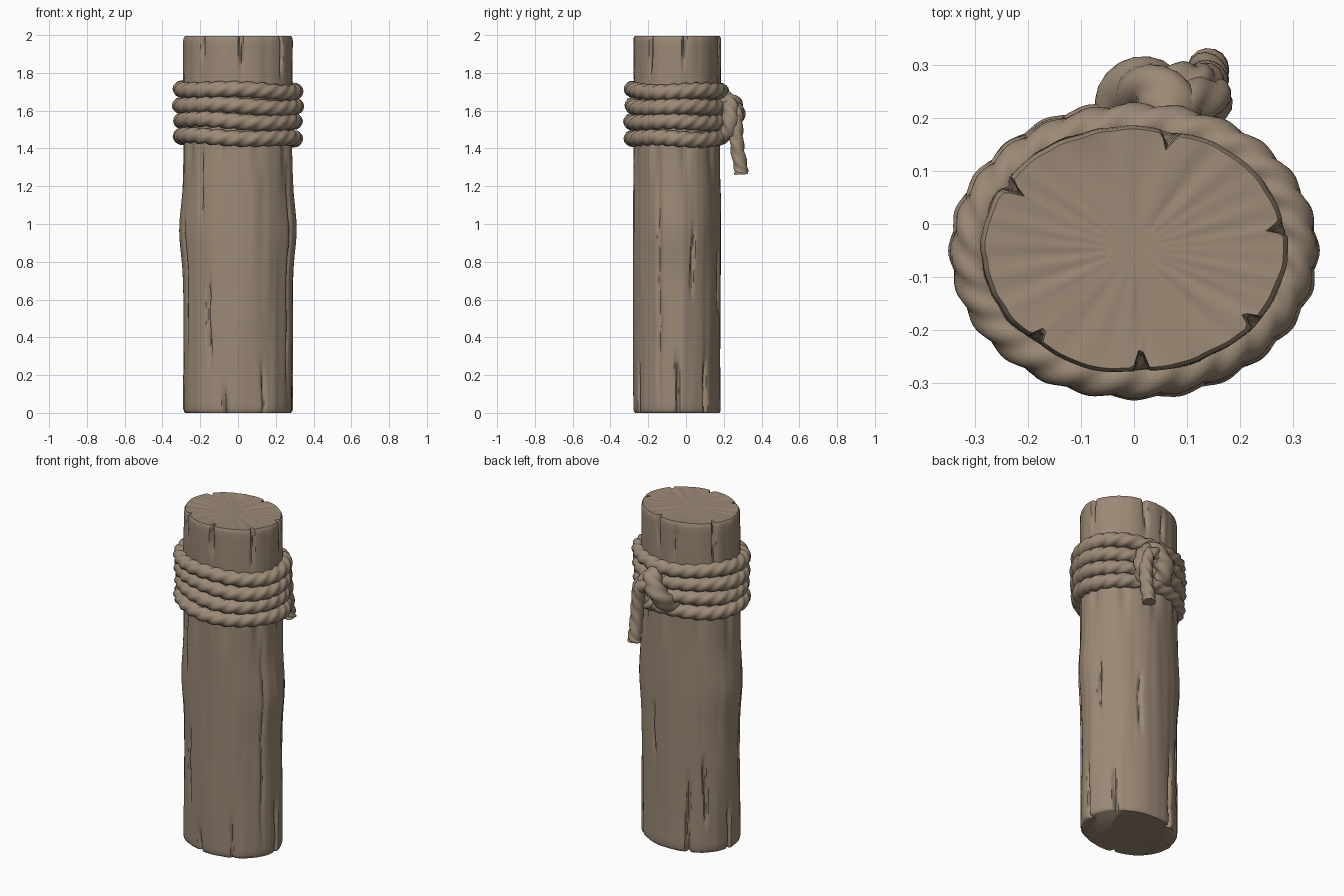
import bpy, bmesh, math, random
from mathutils import Vector, noise

if "Cube" in bpy.data.objects:
    bpy.data.objects.remove(bpy.data.objects["Cube"])

random.seed(4)
CY = -0.047


def material(name, rgb):
    m = bpy.data.materials.new(name)
    m.diffuse_color = (*rgb, 1)
    m.use_nodes = True
    m.node_tree.nodes["Principled BSDF"].inputs["Base Color"].default_value = m.diffuse_color
    return m


WOOD = material("weathered brown", (0.33, 0.25, 0.18))


def finish(name, bm, angle):
    bmesh.ops.recalc_face_normals(bm, faces=bm.faces)
    me = bpy.data.meshes.new(name)
    bm.to_mesh(me)
    bm.free()
    ob = bpy.data.objects.new(name, me)
    bpy.context.collection.objects.link(ob)
    me.materials.append(WOOD)
    bpy.ops.object.select_all(action='DESELECT')
    ob.select_set(True)
    bpy.context.view_layer.objects.active = ob
    bpy.ops.object.shade_smooth_by_angle(angle=math.radians(angle))
    return ob


def bridge(bm, rings, closed=False):
    n = len(rings[0])
    pairs = list(zip(rings, rings[1:])) + ([(rings[-1], rings[0])] if closed else [])
    for a, b in pairs:
        for i in range(n):
            j = (i + 1) % n
            bm.faces.new((a[i], a[j], b[j], b[i]))


# Wooden post: oval rings, uneven along the grain, with narrow tapering cracks
# each crack: angle in degrees, bottom, top, depth
CRACKS = [(77, 1.78, 2.1, .03), (148, 1.7, 2.1, .035), (10, 1.8, 2.1, .03),
          (-38, 1.75, 2.1, .03), (-86, 1.8, 2.1, .045), (-130, 1.85, 2.1, .03),
          (-122, .22, .75, .025), (-132, 1.0, 1.45, .02), (-104, -.1, .16, .03),
          (0, -.1, .36, .035), (-24, .0, 1.4, .015), (40, -.1, .3, .03),
          (116, -.1, .5, .035), (136, .15, .6, .035), (170, -.1, .3, .03),
          (70, .5, .9, .02), (-160, .3, 1.1, .015), (-62, -.1, .3, .02),
          (20, .6, 1.0, .025), (100, 1.75, 1.97, .015)]
N = 180


def post_radius(a, z):
    c, s = math.cos(a), math.sin(a)
    r = 1 + 0.016 * noise.noise(Vector((c * 6, s * 6, z * 1.2)))
    r += 0.03 * noise.noise(Vector((c * 2, s * 2, z * 1.6 + 5)))
    r += 0.065 * abs(c) ** 3 * math.exp(-((z - 0.97) / 0.16) ** 2)   # knots in the wood
    r -= 0.05 * math.exp(-((z - 1.42) / 0.14) ** 2) * max(0, math.sin(a * 9)) ** 2  # rope squeeze
    d = 0
    for deg, z0, z1, depth in CRACKS:
        if z0 < z < z1:
            t = (z - z0) / (z1 - z0)
            wob = math.radians(deg) + 0.02 * math.sin(z * 14 + deg)
            diff = abs((a - wob + math.pi) % math.tau - math.pi)
            fade = min(1, 4 * t, 4 * (1 - t)) if z1 < 2 else 1
            if z0 < 0:
                fade = min(1, 3 * (1 - t))
            if z1 > 2:
                fade = min(1, 2.5 * t)
            d = max(d, depth * fade * max(0, 1 - diff / 0.055))
    return r, d


bm = bmesh.new()
levels = [(0, .965), (.006, .985), (.02, 1)] + [(.02 + 1.95 * i / 60, 1) for i in range(1, 61)]
levels += [(1.985, .99), (1.995, .97)]
rings = []
for z, k in levels:
    ring = []
    for i in range(N):
        a = math.tau * i / N
        r, d = post_radius(a, z)
        c, s = math.cos(a), math.sin(a)
        ring.append(bm.verts.new((c * (.289 * r * k - d), CY + s * (.231 * r * k - d), z)))
    rings.append(ring)
bridge(bm, rings)
# end grain: softly creased fan on top, flat underneath
cap = [rings[-1]]
for f in (.8, .5, .2):
    ring = []
    for i in range(N):
        v = rings[-1][i].co
        a = math.tau * i / N
        dz = 0.008 * f * noise.noise(Vector((math.cos(a) * 5, math.sin(a) * 5, 9)))
        ring.append(bm.verts.new((v.x * f, CY + (v.y - CY) * f, 1.992 + dz)))
    cap.append(ring)
bridge(bm, cap)
bm.faces.new(cap[-1])
bm.faces.new(rings[0])
finish("wooden_post", bm, 50)


def spline(pts, n=10):
    p = [Vector(q) for q in pts]
    p = [p[0] * 2 - p[1]] + p + [p[-1] * 2 - p[-2]]
    out = []
    for i in range(1, len(p) - 2):
        for k in range(n):
            t = k / n
            out.append(0.5 * (2 * p[i] + (p[i + 1] - p[i - 1]) * t
                       + (2 * p[i - 1] - 5 * p[i] + 4 * p[i + 1] - p[i + 2]) * t * t
                       + (3 * p[i] - p[i - 1] - 3 * p[i + 1] + p[i + 2]) * t ** 3))
    return out + [p[-2]]


def rope(name, path, radius, turns, closed=False, up=Vector((0, 0, 1))):
    """Sweep a three-strand twisted section along a path."""
    bm = bmesh.new()
    n, sides, rings = len(path), 15, []
    for i, p in enumerate(path):
        a = path[(i - 1) % n] if closed else path[max(i - 1, 0)]
        b = path[(i + 1) % n] if closed else path[min(i + 1, n - 1)]
        t = (b - a).normalized()
        u = t.cross(up).normalized()
        v = u.cross(t)
        tw = turns * math.tau * i / (n if closed else n - 1)
        ring = []
        for k in range(sides):
            th = math.tau * k / sides
            r = radius * (0.80 + 0.24 * abs(math.cos(1.5 * (th - tw))))
            ring.append(bm.verts.new(p + (u * math.cos(th) + v * math.sin(th)) * r))
        rings.append(ring)
    bridge(bm, rings, closed)
    if not closed:
        bm.faces.new(rings[0])
        bm.faces.new(rings[-1])
    return finish(name, bm, 50)


# Four rope coils round the post
for j, z in enumerate((1.708, 1.625, 1.545, 1.458)):
    path = []
    for i in range(200):
        a = math.tau * i / 200
        w = 0.004 * math.sin(2 * a + j * 2)
        path.append(Vector(((.303 + w) * math.cos(a), -.05 + (.236 + w) * math.sin(a),
                            z - .007 * math.cos(a) + .006 * math.sin(3 * a + j))))
    rope("rope_coil_%d" % (j + 1), path, .042, 8, True)

# Knot at the back: two crossing loops and a hanging tail
X = Vector((1, 0.2, 0))
rope("knot_left_loop", spline([(-.03, .16, 1.49), (-.02, .235, 1.53), (.02, .26, 1.59),
                               (.06, .235, 1.64), (.08, .16, 1.67)]), .055, 1.5, up=X)
rope("knot_right_loop", spline([(.03, .17, 1.64), (.09, .225, 1.635), (.14, .235, 1.57),
                                (.13, .225, 1.49), (.08, .17, 1.46)]), .045, 1.5, up=Vector((0, 1, .1)))
rope("rope_tail", spline([(.02, .23, 1.57), (.07, .265, 1.605), (.12, .265, 1.58), (.137, .265, 1.5),
                          (.14, .272, 1.40), (.14, .29, 1.30), (.14, .293, 1.262)]), .038, 2.5,
     up=Vector((0, 1, .1)))
